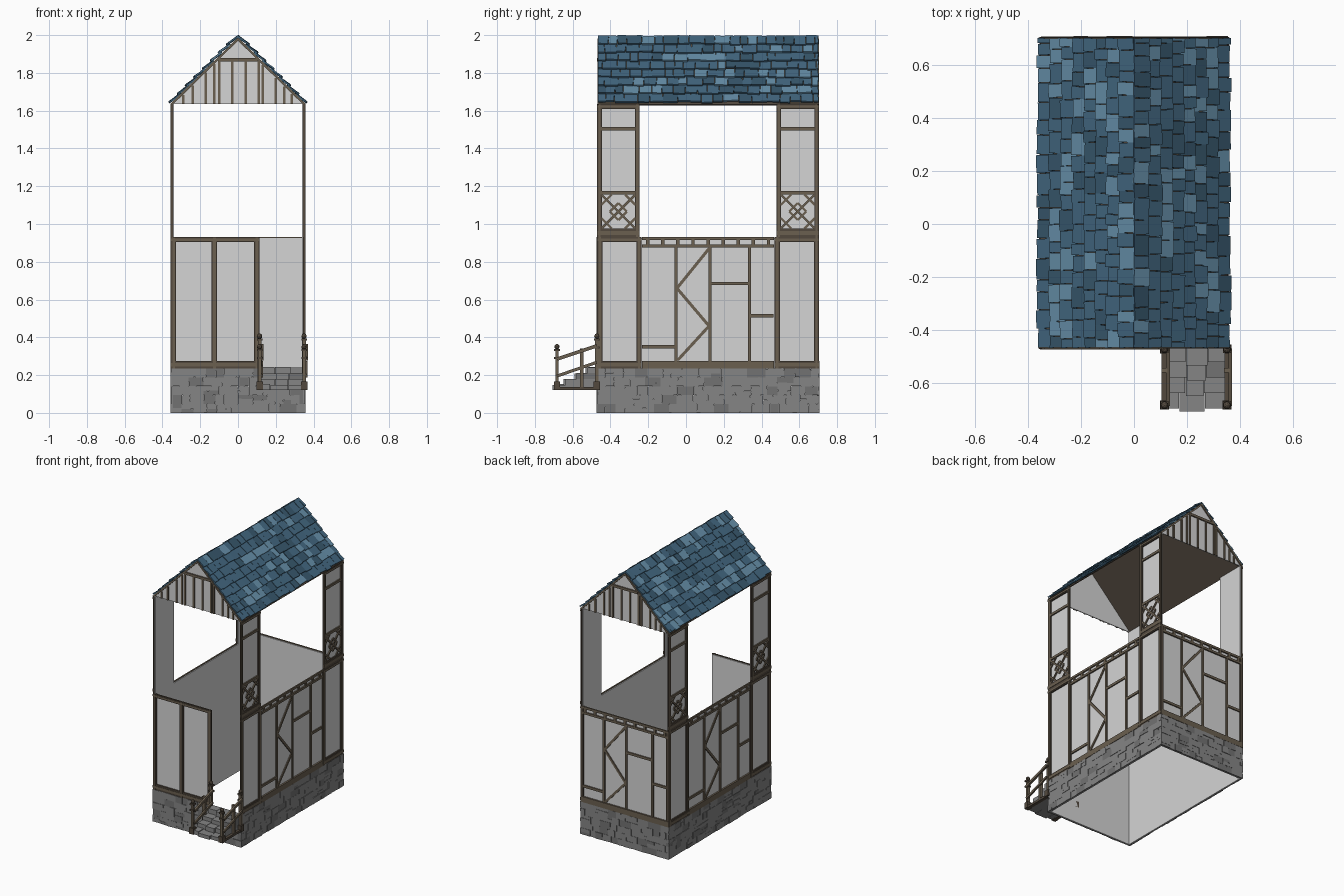
import bpy, bmesh, math, random
from mathutils import Matrix, Vector

if "Cube" in bpy.data.objects:
    bpy.data.objects.remove(bpy.data.objects["Cube"])

random.seed(7)
T, R = Matrix.Translation, Matrix.Rotation

# Colours
def material(name, rgb):
    m = bpy.data.materials.new(name)
    m.diffuse_color = (*rgb, 1)
    m.use_nodes = True
    m.node_tree.nodes["Principled BSDF"].inputs["Base Color"].default_value = m.diffuse_color
    return m

PLASTER = material("plaster", (0.66, 0.66, 0.66))
STONE = material("stone", (0.235, 0.235, 0.235))
STONE_DARK = material("dark stone", (0.17, 0.17, 0.17))
TIMBER = material("timber", (0.145, 0.115, 0.08))
DARK = material("dark timber", (0.085, 0.066, 0.048))
BLUE = material("blue slate", (0.055, 0.135, 0.215))
LIGHT_BLUE = material("light slate", (0.13, 0.27, 0.39))
DEEP_BLUE = material("deep slate", (0.038, 0.095, 0.15))


class Part:
    """One named object gathered from simple solids."""
    def __init__(self, name, *mats):
        self.name, self.mats, self.bm = name, mats, bmesh.new()

    def paint(self, verts, mat):
        for f in {f for v in verts for f in v.link_faces}:
            f.material_index = mat

    def box(self, M, size, mat=0):
        r = bmesh.ops.create_cube(self.bm, size=1, matrix=M @ Matrix.Diagonal((*size, 1)))
        self.paint(r["verts"], mat)

    def span(self, F, lo, hi, mat=0):
        lo, hi = Vector(lo), Vector(hi)
        self.box(F @ T((lo + hi) / 2), hi - lo, mat)

    def beam(self, F, p, q, w=0.02, d=0.01, mat=0):
        """Flat strip on a wall from (u, z) to (u, z)."""
        du, dz = q[0] - p[0], q[1] - p[1]
        M = T(((p[0] + q[0]) / 2, -d / 2, (p[1] + q[1]) / 2)) @ R(-math.atan2(dz, du), 4, 'Y')
        self.box(F @ M, (math.hypot(du, dz), d, w), mat)

    def done(self):
        me = bpy.data.meshes.new(self.name)
        self.bm.to_mesh(me)
        self.bm.free()
        for m in self.mats:
            me.materials.append(m)
        bpy.context.collection.objects.link(bpy.data.objects.new(self.name, me))


# Wall frames: local u to the right, -y outward, z up
HX, HY, CY = 0.345, 0.578, 0.117
FRONT = T((0, CY - HY, 0))
BACK = T((0, CY + HY, 0)) @ R(math.pi, 4, 'Z')
RIGHT = T((HX, CY, 0)) @ R(math.pi / 2, 4, 'Z')
LEFT = T((-HX, CY, 0)) @ R(-math.pi / 2, 4, 'Z')
ROOF_Z, DOOR_X, TH = 1.635, 0.11, 0.006

# Plaster shell, open at the bottom, the doorway and the upper middle
shell = Part("plaster_walls", PLASTER)
shell.span(FRONT, (-HX, 0, 0), (DOOR_X, TH, 0.925))
shell.span(FRONT, (DOOR_X, 0, 0), (HX, TH, 0.225))
shell.span(BACK, (-HX, 0, 0), (HX, TH, 0.925))
for F in (LEFT, RIGHT):
    shell.span(F, (-HY, 0, 0), (HY, TH, 0.925))
    for s in (-1, 1):
        shell.span(F, (s * 0.475 - 0.105, 0, 0.925), (s * 0.475 + 0.105, TH, ROOF_Z))
shell.done()

# Stone base: irregular courses on all four sides
base = Part("stone_base", STONE, STONE_DARK)
for F, half in ((FRONT, HX), (BACK, HX), (LEFT, HY), (RIGHT, HY)):
    z = 0.0
    for row in range(5):
        h, u = 0.047, -half - 0.01
        while u < half + 0.008:
            w = min(random.uniform(0.035, 0.1), half + 0.01 - u)
            cuts = [0, random.uniform(0.4, 0.6), 1] if random.random() < 0.3 else [0, 1]
            for a, b in zip(cuts, cuts[1:]):
                d = random.uniform(0.008, 0.013)
                M = T((u + w / 2, -d / 2, z + h * (a + b) / 2)) @ R(random.uniform(-.04, .04), 4, 'Y')
                base.box(F @ M, (w - 0.001, d, h * (b - a)), random.random() < 0.2)
            u += w
        z += h
base.done()

# Half-timbered module, used on the right, left and back walls
def timber_module(part, F):
    zb, zt = 0.27, 0.88
    for u in (-0.17, 0.01, 0.22):
        part.beam(F, (u, zb), (u, zt), 0.016, 0.008)
    for u0, u1, z in ((-0.35, -0.17, 0.35), (0.01, 0.22, 0.685), (0.22, 0.345, 0.515)):
        part.beam(F, (u0, z), (u1, z), 0.018, 0.008)
    zig = [(0.005, 0.87), (-0.165, 0.66), (0.005, 0.46), (-0.16, 0.28)]
    for p, q in zip(zig, zig[1:]):
        part.beam(F, p, q, 0.016, 0.007)
    part.beam(F, (-0.35, 0.922), (0.35, 0.922), 0.016, 0.01)
    part.beam(F, (-0.35, 0.883), (0.35, 0.883), 0.016, 0.01)
    for i in range(9):
        u = -0.32 + i * 0.08
        part.beam(F, (u, 0.885), (u, 0.92), 0.018, 0.009)
    part.beam(F, (-0.35, 0.255), (0.35, 0.255), 0.04, 0.012)

timbers = Part("wall_timbers", TIMBER)
for F in (RIGHT, LEFT, BACK):
    timber_module(timbers, F)
timbers.done()

# Framed panel: dark outer boards with a lighter raised centre
def frame(part, F, u0, u1, z0, z1, w=0.028, bottom=0.04):
    for p, q, t in (((u0 + w / 2, z0), (u0 + w / 2, z1), w), ((u1 - w / 2, z0), (u1 - w / 2, z1), w),
                    ((u0, z1 - 0.013), (u1, z1 - 0.013), 0.026),
                    ((u0, z0 + bottom / 2), (u1, z0 + bottom / 2), bottom)):
        part.beam(F, p, q, t, 0.009, 0)
        part.beam(F, p, q, t * 0.45, 0.012, 1)

frames = Part("lower_frames", DARK, TIMBER)
frame(frames, FRONT, -0.355, -0.11, 0.235, 0.93)
frame(frames, FRONT, -0.14, DOOR_X + 0.003, 0.235, 0.93)
for F in (LEFT, RIGHT):
    for s in (-1, 1):
        frame(frames, F, s * 0.47 - 0.118, s * 0.47 + 0.118, 0.235, 0.93)
for u in (-0.345, 0.345):
    frames.beam(BACK, (u, 0.235), (u, 0.93), 0.022, 0.01)
frames.done()

# Upper corner panels with a lattice below
upper = Part("upper_frames", DARK, TIMBER)
for F in (LEFT, RIGHT):
    for s in (-1, 1):
        c = s * 0.475
        frame(upper, F, c - 0.112, c + 0.112, 0.93, ROOF_Z, 0.024, 0.045)
        for z in (1.505, 1.165):
            upper.beam(F, (c - 0.1, z), (c + 0.1, z), 0.018, 0.009, 1)
        z0, z1, h = 0.975, 1.157, 0.09
        zm = (z0 + z1) / 2
        for a in (-1, 1):
            upper.beam(F, (c - h, zm - a * h), (c + h, zm + a * h), 0.012, 0.008, 1)
            for b in (-1, 1):
                upper.beam(F, (c + a * h, zm + b * 0.035), (c + a * 0.035, zm + b * h), 0.012, 0.007, 1)
                upper.beam(F, (c + a * 0.045, zm), (c, zm + b * 0.045), 0.012, 0.007, 1)
upper.done()

# Gables: plaster triangle with studs, collar beam and rake boards
APEX = 1.985
gables = Part("gables", PLASTER, TIMBER)
for F in (FRONT, BACK):
    tri = [gables.bm.verts.new(F @ Vector(p)) for p in
           ((-0.35, 0, ROOF_Z), (0.35, 0, ROOF_Z), (0, 0, APEX))]
    face = gables.bm.faces.new(tri)
    ext = bmesh.ops.extrude_face_region(gables.bm, geom=[face])["geom"]
    bmesh.ops.translate(gables.bm, vec=F.to_3x3() @ Vector((0, TH, 0)),
                        verts=[v for v in ext if isinstance(v, bmesh.types.BMVert)])
    for u in (-0.29, -0.24, -0.17, -0.125, -0.1, -0.03, 0.04, 0.11, 0.13, 0.2, 0.245, 0.285):
        gables.beam(F, (u, ROOF_Z), (u, min(1.87, APEX - abs(u) - 0.012)), 0.013, 0.007, 1)
    gables.beam(F, (-0.105, 1.87), (0.105, 1.87), 0.018, 0.009, 1)
    for s in (-1, 1):
        gables.beam(F, (0, APEX - 0.006), (s * 0.355, ROOF_Z - 0.004), 0.012, 0.008, 1)
bmesh.ops.recalc_face_normals(gables.bm, faces=gables.bm.faces)
gables.done()

# Roof: brown boards underneath, tilted shingles in rows on top
boards = Part("roof_boards", DARK)
shingles = Part("roof_shingles", BLUE, LIGHT_BLUE, DEEP_BLUE)
Y0, Y1, ROWS, PITCH = -0.465, 0.703, 8, 0.0615
for turn in (0, math.pi):
    S = T((0, CY, APEX)) @ R(turn, 4, 'Z') @ R(math.radians(45), 4, 'Y')
    half = (Y1 - Y0) / 2
    boards.span(S, (0, -half, -0.004), (0.5, half, 0.002))
    for row in range(ROWS):
        y = -half - random.uniform(0, 0.03)
        while y < half - 0.005:
            w = random.uniform(0.04, 0.085)
            a, b = max(y, -half), min(y + w, half)
            y += w
            L = 0.072 + random.uniform(-0.005, 0.006)
            M = T((row * PITCH - 0.008 + L / 2, (a + b) / 2, 0.011 + random.uniform(-.002, .002)))
            M = M @ R(-math.radians(random.uniform(6, 12)), 4, 'Y') @ R(random.uniform(-.05, .05), 4, 'Z')
            shingles.box(S @ M, (L, b - a - 0.002, 0.009), random.choices((0, 1, 2), (6, 2, 2))[0])
boards.done()
shingles.done()

# Front steps of rough stone blocks
steps = Part("front_steps", STONE, STONE_DARK)
I = Matrix()
for i in range(4):
    yf, top = -0.695 + i * 0.058, 0.152 + i * 0.03
    cuts = [0.122, 0.19 + random.uniform(-.02, .02), 0.27 + random.uniform(-.02, .02), 0.345]
    for x0, x1 in zip(cuts, cuts[1:]):
        bow = 0.012 if (x0 > 0.13 and x1 < 0.34) else 0
        steps.span(I, (x0, yf - bow, 0.122), (x1 - 0.002, -0.462, top + random.uniform(-.004, .004)),
                   random.random() < 0.2)
steps.done()

# Railings with knobbed posts on both sides of the steps
rails = Part("stair_railings", DARK, TIMBER)
for x in (0.115, 0.35):
    out = -1 if x < 0.2 else 1
    for y, top in ((-0.683, 0.335), (-0.472, 0.39)):
        P = T((x, y, 0))
        rails.span(P, (-0.017, -0.017, 0.12), (0.017, 0.017, 0.165))
        rails.span(P, (-0.009, -0.009, 0.165), (0.009, 0.009, top), 1)
        for z in (top - 0.05, top - 0.008):
            rails.span(P, (-0.015, -0.015, z), (0.015, 0.015, z + 0.012))
        knob = bmesh.ops.create_icosphere(rails.bm, subdivisions=2, radius=0.014, matrix=P @ T((0, 0, top + 0.016)))
        rails.paint(knob["verts"], 0)
    rails.span(T((x, 0, 0)), (-0.011, -0.56, 0.13), (0.011, -0.542, 0.34), 1)
    rails.span(T((x, 0, 0)), (-0.012, -0.69, 0.12), (0.012, -0.465, 0.136))
    side = T((x + 0.006, 0, 0)) @ R(math.pi / 2, 4, 'Z')
    rails.beam(side, (-0.683, 0.285), (-0.472, 0.355), 0.018, 0.014, 1)
    rails.beam(side, (-0.683, 0.195), (-0.472, 0.268), 0.016, 0.012, 1)
rails.done()
